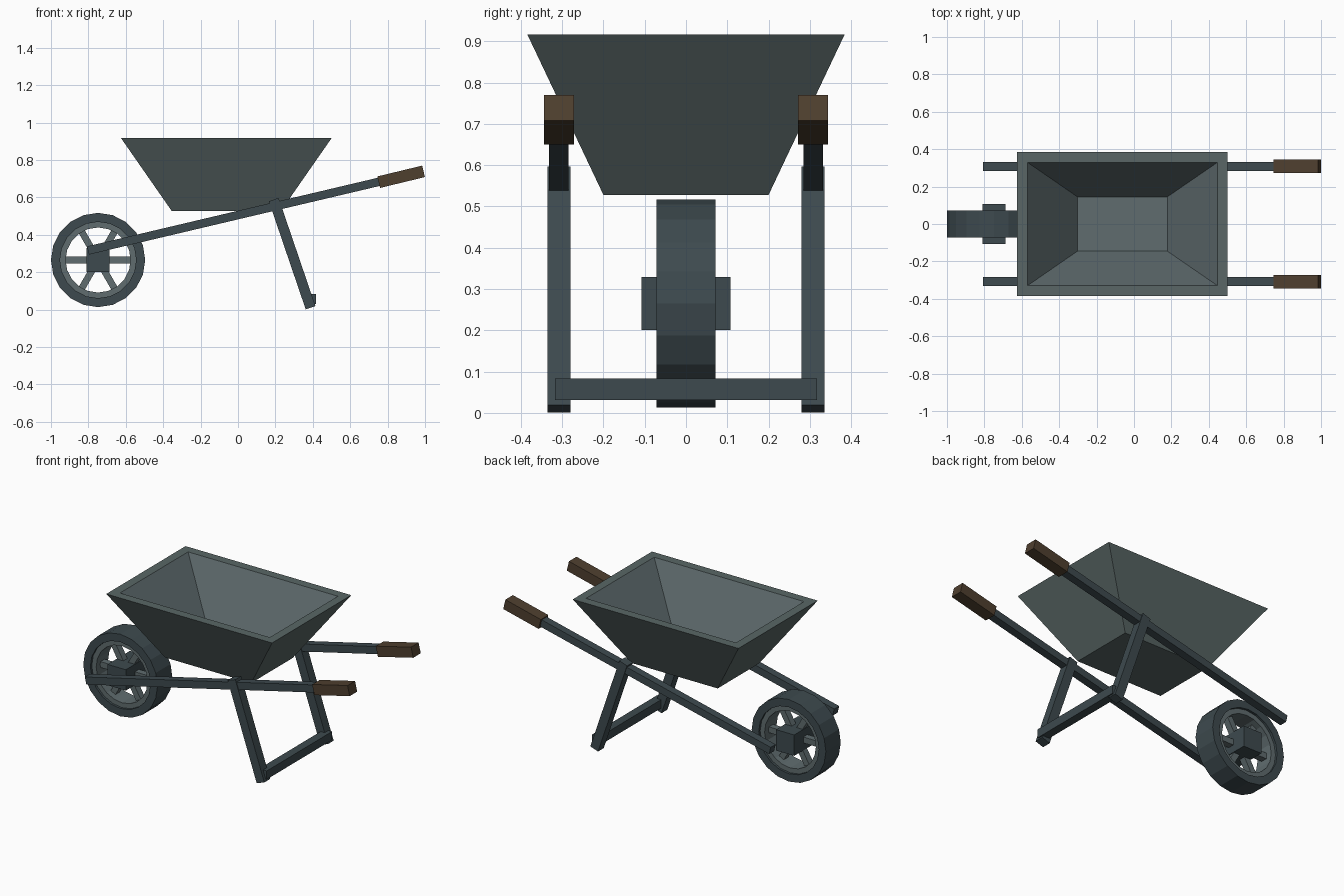
import bpy, bmesh, math
from mathutils import Vector, Matrix

if "Cube" in bpy.data.objects:
    bpy.data.objects.remove(bpy.data.objects["Cube"])


def material(name, rgb):
    m = bpy.data.materials.new(name)
    m.diffuse_color = (*rgb, 1)
    m.use_nodes = True
    m.node_tree.nodes["Principled BSDF"].inputs["Base Color"].default_value = m.diffuse_color
    return m


FRAME = material("dark slate frame", (0.047, 0.068, 0.077))
TRAY = material("grey green tray", (0.100, 0.134, 0.132))
INNER = material("light slate metal", (0.115, 0.150, 0.158))
WOOD = material("brown grip", (0.078, 0.050, 0.028))


def finish(name, bm, *mats, mirror=False):
    bmesh.ops.recalc_face_normals(bm, faces=bm.faces)
    me = bpy.data.meshes.new(name)
    bm.to_mesh(me)
    bm.free()
    for m in mats:
        me.materials.append(m)
    ob = bpy.data.objects.new(name, me)
    bpy.context.collection.objects.link(ob)
    if mirror:
        mod = ob.modifiers.new("mirror", 'MIRROR')
        mod.use_axis = (False, True, False)
    return ob


def add_beam(bm, start, end, width, thick):
    """Square bar in the xz plane: width along y, thick across its length."""
    a, b = Vector(start), Vector(end)
    d = b - a
    mat = (Matrix.Translation((a + b) / 2)
           @ Matrix.Rotation(-math.atan2(d.z, d.x), 4, 'Y')
           @ Matrix.Diagonal((d.length, width, thick, 1)))
    bmesh.ops.create_cube(bm, size=1, matrix=mat)


def beam(name, start, end, width, thick, mat, mirror=False):
    bm = bmesh.new()
    add_beam(bm, start, end, width, thick)
    return finish(name, bm, mat, mirror=mirror)


def ring(name, centre, r_in, r_out, half, mat, sides=20):
    bm = bmesh.new()
    profile = [(r_in, -half), (r_out, -half), (r_out, half), (r_in, half)]
    loops = []
    for i in range(sides):
        t = 2 * math.pi * i / sides
        loops.append([bm.verts.new((centre.x + r * math.cos(t), y, centre.z + r * math.sin(t)))
                      for r, y in profile])
    for i in range(sides):
        p, q = loops[i], loops[(i + 1) % sides]
        for j in range(4):
            k = (j + 1) % 4
            bm.faces.new((p[j], p[k], q[k], q[j]))
    return finish(name, bm, mat)


# Wheel: tyre, rim, six spokes and square hub
C = Vector((-0.748, 0, 0.265))
ring("tyre", C, 0.204, 0.252, 0.072, FRAME)
ring("wheel_rim", C, 0.174, 0.206, 0.058, INNER)
bm = bmesh.new()
for i in range(6):
    t = math.radians(60 * i)
    add_beam(bm, C, C + 0.18 * Vector((math.cos(t), 0, math.sin(t))), 0.04, 0.036)
finish("wheel_spokes", bm, INNER)
beam("wheel_hub", C - Vector((0.062, 0, 0)), C + Vector((0.062, 0, 0)), 0.216, 0.128, FRAME)

# Tray: nested rectangles (x min, x max, half depth, z), outside bottom to inside floor
bm = bmesh.new()
levels = [(-0.355, 0.23, 0.20, 0.528), (-0.625, 0.50, 0.384, 0.916),
          (-0.57, 0.447, 0.33, 0.916), (-0.302, 0.178, 0.145, 0.565)]
loops = [[bm.verts.new(p) for p in ((a, -h, z), (b, -h, z), (b, h, z), (a, h, z))]
         for a, b, h, z in levels]
bm.faces.new(loops[0])
for n, (p, q) in enumerate(zip(loops, loops[1:])):
    for j in range(4):
        k = (j + 1) % 4
        f = bm.faces.new((p[j], p[k], q[k], q[j]))
        f.material_index = 1 if n == 2 else 0
bm.faces.new(loops[3]).material_index = 1
finish("tray", bm, TRAY, INNER)

# Handle bars, grips and legs, mirrored to both sides
Y = 0.308
beam("handle_bar", (-0.802, Y, 0.316), (0.80, Y, 0.694), 0.048, 0.045, FRAME, True)
beam("handle_grip", (0.752, Y, 0.681), (0.992, Y, 0.739), 0.073, 0.063, WOOD, True)
beam("rear_leg", (0.191, Y, 0.588), (0.388, Y, 0.010), 0.056, 0.055, FRAME, True)

# Cross bar between the feet
beam("leg_cross_bar", (0.365, 0, 0.057), (0.417, 0, 0.057), 0.634, 0.052, FRAME)
